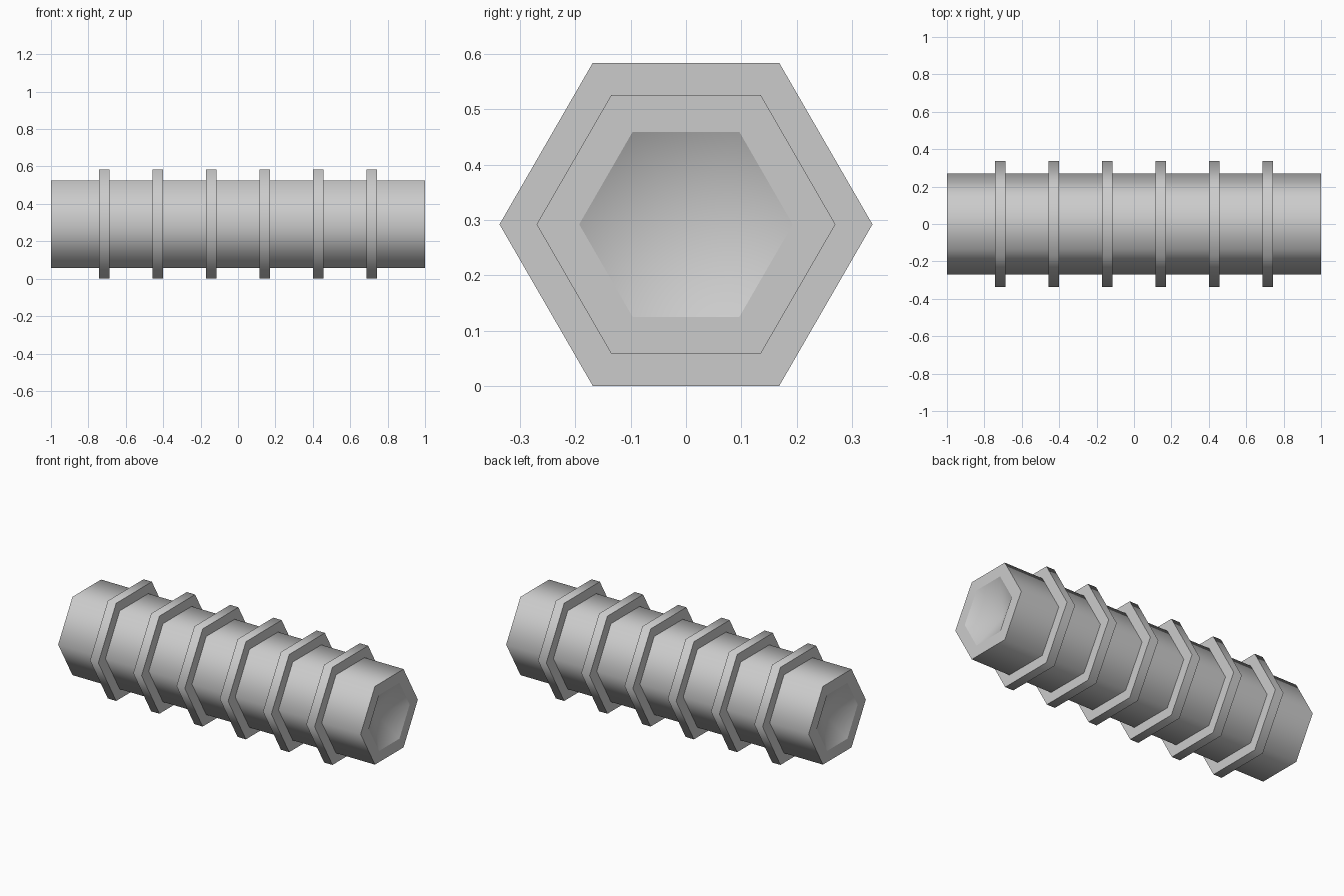
import bpy
import bmesh
from math import cos, sin, pi

cube = bpy.data.objects.get("Cube")
if cube:
    bpy.data.objects.remove(cube, do_unlink=True)

SIDES = 6
RING_RADIUS = 0.337
BODY_RADIUS = 0.27
RECESS_RADIUS = 0.193
RECESS_DEPTH = 0.1
RING_WIDTH = 0.055
RING_SPACING = 0.286
AXIS_Z = RING_RADIUS * cos(pi / SIDES)

grey = bpy.data.materials.new("plain grey")
grey.use_nodes = True
colour = (0.6, 0.6, 0.6, 1)
grey.diffuse_color = colour
grey.node_tree.nodes["Principled BSDF"].inputs["Base Color"].default_value = colour


def hex_lathe(name, profile, location, closed=False):
    """Sweep an (x, radius) profile round the x axis in six steps."""
    bm = bmesh.new()
    loops = []
    for x, r in profile:
        if r == 0:
            loops.append([bm.verts.new((x, 0, 0))] * SIDES)
        else:
            angles = [2 * pi * i / SIDES for i in range(SIDES)]
            loops.append([bm.verts.new((x, r * cos(a), r * sin(a))) for a in angles])
    pairs = list(zip(loops, loops[1:]))
    if closed:
        pairs.append((loops[-1], loops[0]))
    for a, b in pairs:
        # Bands at constant x are flat end faces, all others are smooth
        flat = abs(a[0].co.x - b[0].co.x) < 1e-5
        for i in range(SIDES):
            j = (i + 1) % SIDES
            corners = list(dict.fromkeys((a[i], a[j], b[j], b[i])))
            bm.faces.new(corners).smooth = not flat
    bmesh.ops.recalc_face_normals(bm, faces=bm.faces[:])
    # Keep the borders of the flat end faces crisp
    for edge in bm.edges:
        if len({f.smooth for f in edge.link_faces}) > 1:
            edge.smooth = False
    mesh = bpy.data.meshes.new(name)
    bm.to_mesh(mesh)
    bm.free()
    mesh.materials.append(grey)
    obj = bpy.data.objects.new(name, mesh)
    obj.location = location
    bpy.context.collection.objects.link(obj)
    return obj


# Hexagonal body with a dished recess in each end
half = [(1, BODY_RADIUS), (1, RECESS_RADIUS), (1 - RECESS_DEPTH, 0)]
body_profile = [(-x, r) for x, r in reversed(half)] + half
hex_lathe("body", body_profile, (0, 0, AXIS_Z))

# Six evenly spaced hexagonal collars
w = RING_WIDTH / 2
inner = BODY_RADIUS - 0.01
collar_profile = [(-w, inner), (-w, RING_RADIUS), (w, RING_RADIUS), (w, inner)]
for n in range(6):
    hex_lathe(f"collar_{n + 1}", collar_profile,
              ((n - 2.5) * RING_SPACING, 0, AXIS_Z), closed=True)
